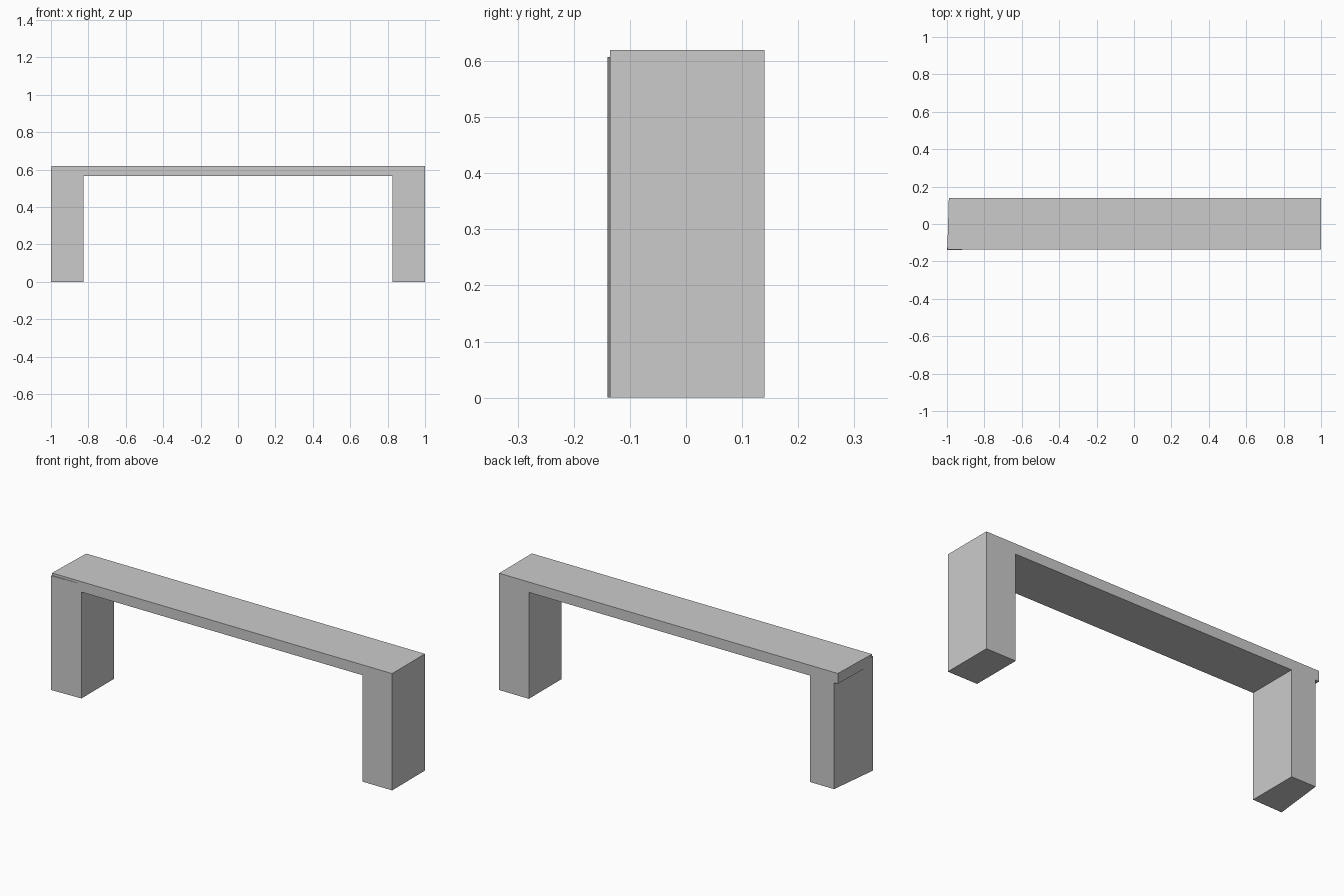
import bpy
import bmesh

old = bpy.data.objects.get("Cube")
if old:
    bpy.data.objects.remove(old, do_unlink=True)

# Single plain grey finish
grey = bpy.data.materials.new("plain_grey")
grey.use_nodes = True
COLOUR = (0.6, 0.6, 0.6, 1)
grey.diffuse_color = COLOUR
grey.node_tree.nodes["Principled BSDF"].inputs["Base Color"].default_value = COLOUR


def prism(name, outline, bottom, top):
    """Extrude a plan outline of (x, y) points upwards."""
    bm = bmesh.new()
    base = bm.faces.new([bm.verts.new((x, y, bottom)) for x, y in outline])
    ext = bmesh.ops.extrude_face_region(bm, geom=[base])
    for item in ext["geom"]:
        if isinstance(item, bmesh.types.BMVert):
            item.co.z = top
    bmesh.ops.recalc_face_normals(bm, faces=bm.faces)
    mesh = bpy.data.meshes.new(name)
    bm.to_mesh(mesh)
    bm.free()
    mesh.materials.append(grey)
    obj = bpy.data.objects.new(name, mesh)
    bpy.context.collection.objects.link(obj)
    return obj


FRONT, BACK = -0.135, 0.14
INNER = 0.825
UNDERSIDE, TOP = 0.565, 0.62

# Long top beam, its right end very slightly askew
prism("top_beam", [(-0.998, FRONT), (1, FRONT), (1, BACK), (-0.99, BACK)],
      UNDERSIDE, TOP)

# Square left leg
prism("left_leg", [(INNER, FRONT), (1, FRONT), (1, BACK), (INNER, BACK)],
      0, UNDERSIDE)

# Right leg with a skewed outer face, proud of the beam at the front corner
prism("right_leg", [(-1, -0.14), (-INNER, FRONT), (-INNER, BACK), (-0.968, BACK)],
      0, 0.607)
